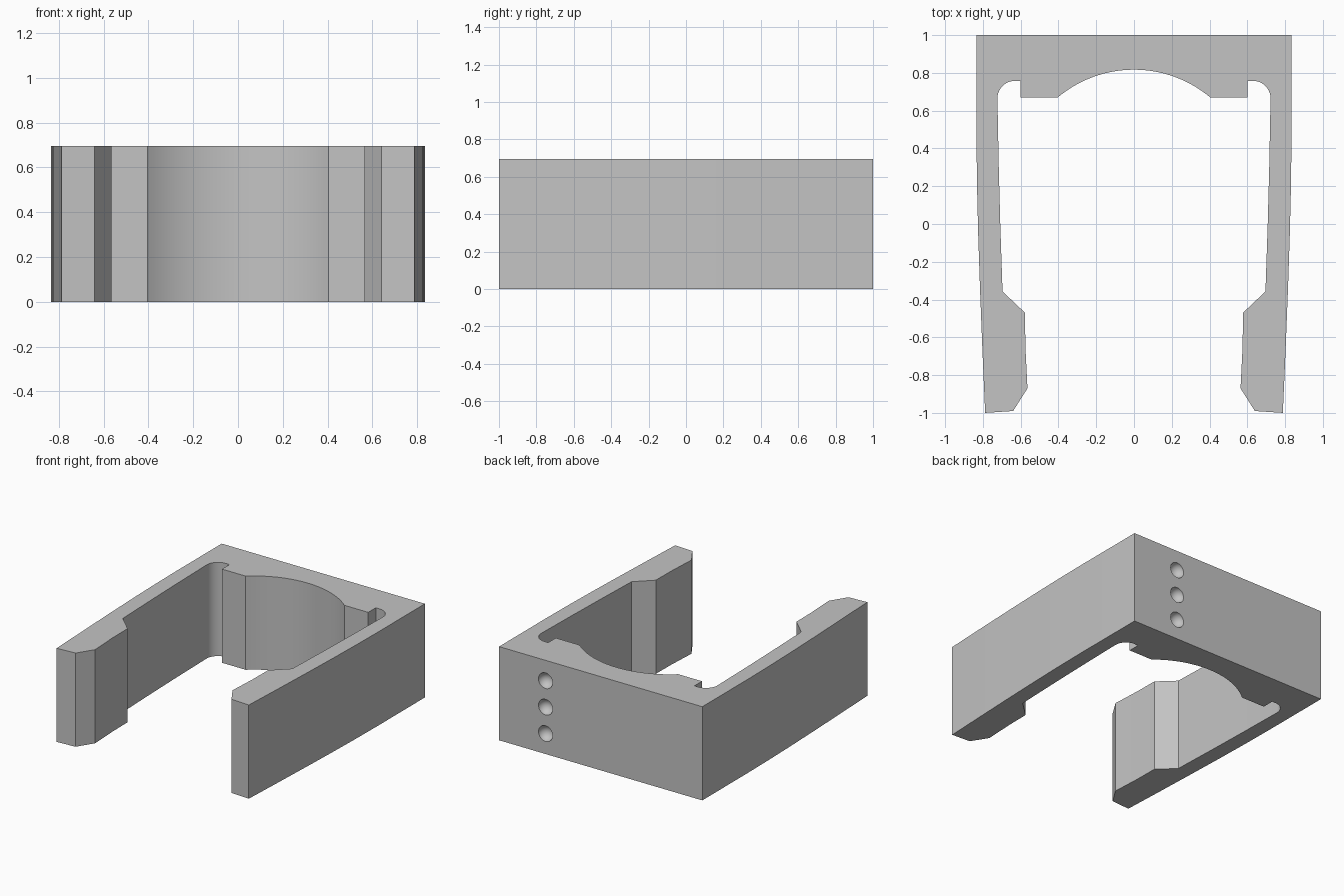
import bpy, bmesh
from math import sin, cos, pi, asin

cube = bpy.data.objects.get("Cube")
if cube:
    bpy.data.objects.remove(cube, do_unlink=True)

HEIGHT = 0.695

grey = bpy.data.materials.new("light grey plastic")
grey.use_nodes = True
colour = (0.55, 0.55, 0.55, 1)
grey.diffuse_color = colour
grey.node_tree.nodes["Principled BSDF"].inputs["Base Color"].default_value = colour


def arc(cx, cy, r, start, end, steps):
    """Points along a circular arc."""
    angles = [start + (end - start) * i / steps for i in range(steps + 1)]
    return [(cx + r * cos(a), cy + r * sin(a)) for a in angles]


# Half of the clip outline: back corner, bowed arm, gripping jaw
half = [(0.834, 1), (0.834, 0.45), (0.831, 0.2), (0.825, -0.05),
        (0.815, -0.35), (0.802, -0.68), (0.788, -1),
        (0.64, -0.99), (0.564, -0.87), (0.575, -0.65), (0.577, -0.47),
        (0.696, -0.357), (0.708, 0), (0.716, 0.3)]
# Rounded inner corner and the pad beside the cradle
half += arc(0.63, 0.665, 0.093, 0, pi / 2, 10)
half += [(0.6, 0.758), (0.6, 0.669)]
# Curved cradle in the back wall, ending on the centre line
radius, chord = 0.628, 0.405
half += arc(0, 0.189, radius, asin(0.48 / radius), pi / 2, 16)
mirrored = [(-x, y) for x, y in reversed(half[:-1])]

# Clip body: extruded outline
bm = bmesh.new()
base = bm.faces.new([bm.verts.new((x, y, 0)) for x, y in half + mirrored])
top = bmesh.ops.extrude_face_region(bm, geom=[base])["geom"]
bmesh.ops.translate(bm, vec=(0, 0, HEIGHT),
                    verts=[v for v in top if isinstance(v, bmesh.types.BMVert)])
bmesh.ops.recalc_face_normals(bm, faces=bm.faces)
mesh = bpy.data.meshes.new("clip_body")
bm.to_mesh(mesh)
bm.free()
mesh.materials.append(grey)
clip = bpy.data.objects.new("clip_body", mesh)
bpy.context.collection.objects.link(clip)

# Three round dimples down one side of the back wall
for i in (-1, 0, 1):
    bpy.ops.mesh.primitive_uv_sphere_add(
        segments=32, ring_count=16, radius=0.058,
        location=(0.453, 1.003, HEIGHT / 2 + 0.196 * i))
    cutter = bpy.context.object
    cutter.name = "dimple_cutter"
    cutter.hide_render = True
    cutter.data.materials.append(grey)
    cut = clip.modifiers.new("dimple", "BOOLEAN")
    cut.operation = "DIFFERENCE"
    cut.solver = "EXACT"
    cut.object = cutter
    bpy.context.view_layer.objects.active = clip
    bpy.ops.object.modifier_apply(modifier=cut.name)
    bpy.data.objects.remove(cutter, do_unlink=True)

bpy.ops.object.select_all(action="DESELECT")
clip.select_set(True)
bpy.context.view_layer.objects.active = clip
bpy.ops.object.shade_smooth_by_angle(angle=pi / 9)
